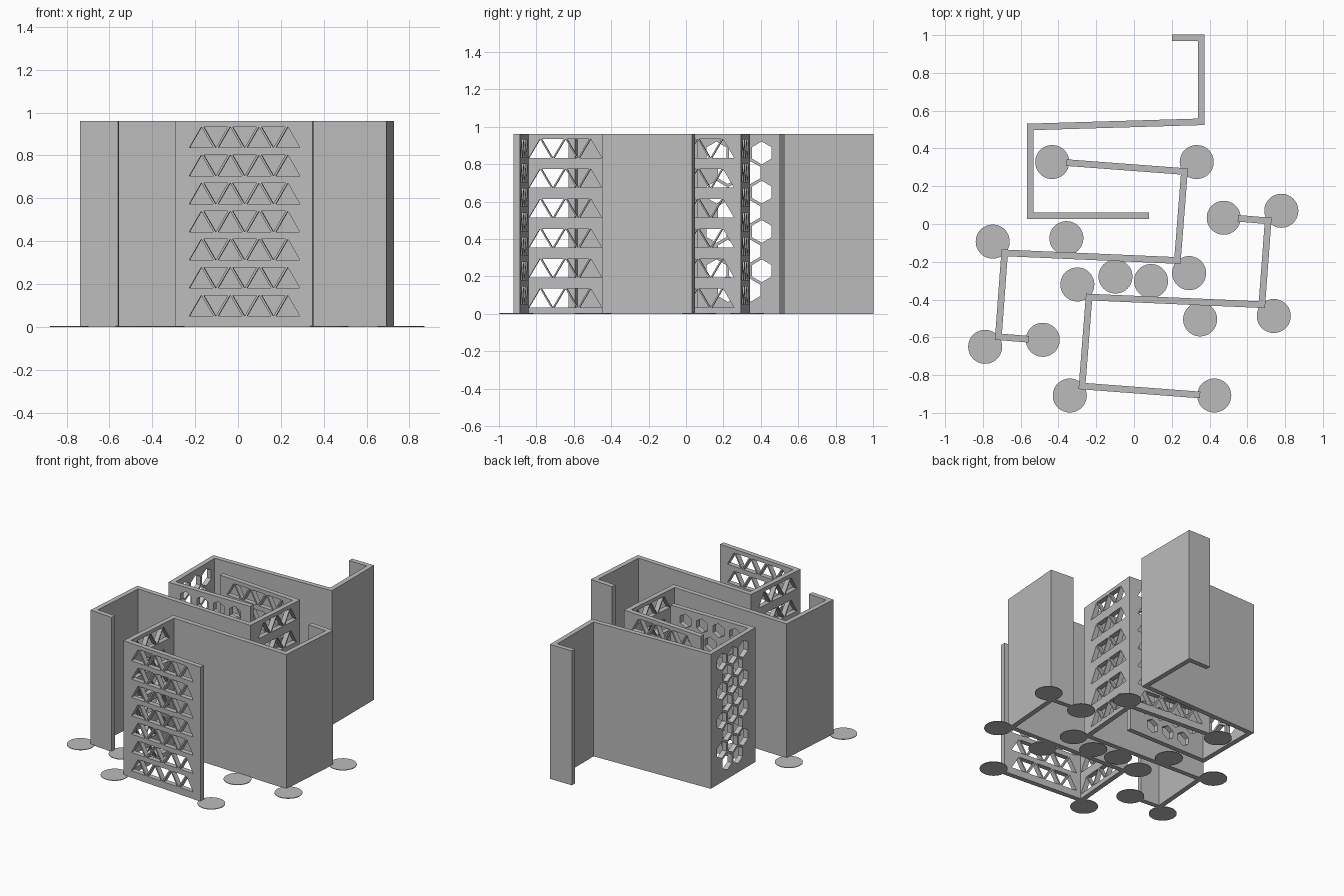
import bpy, bmesh, math
from mathutils import Vector

if "Cube" in bpy.data.objects:
    bpy.data.objects.remove(bpy.data.objects["Cube"])

H = 0.96        # wall height
HALF = 0.0175   # half of the wall thickness

grey = bpy.data.materials.new("grey")
grey.diffuse_color = (0.5, 0.5, 0.5, 1)
grey.use_nodes = True
grey.node_tree.nodes["Principled BSDF"].inputs["Base Color"].default_value = grey.diffuse_color


def make_object(name, bm):
    bmesh.ops.recalc_face_normals(bm, faces=bm.faces)
    me = bpy.data.meshes.new(name)
    bm.to_mesh(me)
    bm.free()
    me.materials.append(grey)
    ob = bpy.data.objects.new(name, me)
    bpy.context.collection.objects.link(ob)
    return ob


def prism(bm, bottom, offset):
    """Extrude a closed polygon along an offset."""
    a = [bm.verts.new(p) for p in bottom]
    b = [bm.verts.new(p + offset) for p in bottom]
    n = len(a)
    bm.faces.new(a)
    bm.faces.new(b[::-1])
    for i in range(n):
        bm.faces.new((a[i], b[i], b[(i + 1) % n], a[(i + 1) % n]))


def outline(path):
    """Both sides of a path with mitred corners."""
    pts = [Vector((x, y, 0)) for x, y in path]
    normals = []
    for p, q in zip(pts, pts[1:]):
        d = (q - p).normalized()
        normals.append(Vector((-d.y, d.x, 0)))
    left, right = [], []
    for i, p in enumerate(pts):
        n0, n1 = normals[max(i - 1, 0)], normals[min(i, len(normals) - 1)]
        m = (n0 + n1) / (1 + n0.dot(n1)) * HALF
        left.append(p + m)
        right.append(p - m)
    return left + right[::-1]


def triangle_rows(centre, ups, rows, base, half_pitch, height, z0, pitch):
    """Rows of alternating upward and downward triangles."""
    holes = []
    n = 2 * ups - 1
    for r in range(rows):
        z = z0 + r * pitch
        for i in range(n):
            s = centre + (i - (n - 1) / 2) * half_pitch
            lo, hi = (z, z + height) if i % 2 == 0 else (z + height, z)
            holes.append([(s - base / 2, lo), (s + base / 2, lo), (s, hi)])
    return holes


def hexagon_rows(centre, count, radius, pitch, z0, row_pitch):
    """Staggered honeycomb of pointed-top hexagons."""
    holes = []
    for r in range(8):
        n = count if r % 2 else count - 1
        for i in range(n):
            s = centre + (i - (n - 1) / 2) * pitch
            z = z0 + r * row_pitch
            holes.append([(s + radius * math.sin(k * math.pi / 3),
                           z + radius * math.cos(k * math.pi / 3)) for k in range(6)])
    return holes


def folded_screen(name, path, panels):
    """Folded wall; panels maps (start corner, end corner) to hole outlines."""
    bm = bmesh.new()
    prism(bm, outline(path), Vector((0, 0, H)))
    wall = make_object(name, bm)

    bm = bmesh.new()
    for (i, j), holes in panels.items():
        a, b = Vector((*path[i], 0)), Vector((*path[j], 0))
        u = (b - a).normalized()
        n = Vector((-u.y, u.x, 0))
        for hole in holes:
            prism(bm, [a + u * s + Vector((0, 0, z)) - n * 0.03 for s, z in hole], n * 0.06)
    cutter = make_object("hole_cutter", bm)
    cutter.hide_render = True

    mod = wall.modifiers.new("holes", 'BOOLEAN')
    mod.operation = 'DIFFERENCE'
    mod.solver = 'EXACT'
    mod.object = cutter
    bpy.context.view_layer.objects.active = wall
    bpy.ops.object.modifier_apply(modifier=mod.name)
    bpy.data.objects.remove(cutter)


def turn(points):
    """Half turn about the middle of the two matching screens."""
    return [(-0.008 - x, -0.58 - y) for x, y in points]


# Front screen and its half-turned twin, with triangular cut-outs
screen = [(0.35, -0.905), (-0.275, -0.858), (-0.238, -0.387),
          (0.677, -0.427), (0.71, 0.017), (0.55, 0.03)]
triangles = {
    (1, 0): triangle_rows(0.308, 4, 7, 0.112, 0.0675, 0.097, 0.05, 0.131),
    (1, 2): triangle_rows(0.215, 3, 6, 0.118, 0.068, 0.1, 0.034, 0.16),
}
folded_screen("front_screen", screen, triangles)
folded_screen("middle_screen", turn(screen), triangles)

# Back screen with honeycomb cut-outs
back = [(0.20, 0.985), (0.357, 0.985), (0.357, 0.541),
        (-0.55, 0.514), (-0.55, 0.043), (0.08, 0.043)]
folded_screen("back_screen", back, {
    (3, 4): hexagon_rows(0.23, 3, 0.061, 0.121, 0.125, 0.105),
    (4, 5): hexagon_rows(0.315, 4, 0.05, 0.13, 0.09, 0.1126),
})

# Thin round pads at the corners of the two matching screens
pads = [(0.425, -0.908), (-0.34, -0.908), (-0.30, -0.32), (0.35, -0.505),
        (0.74, -0.487), (0.78, 0.07), (0.475, 0.033), (0.09, -0.302)]
for i, (x, y) in enumerate(pads + turn(pads)):
    bm = bmesh.new()
    ring = [Vector((x + 0.09 * math.cos(k * math.tau / 48),
                    y + 0.09 * math.sin(k * math.tau / 48), 0)) for k in range(48)]
    prism(bm, ring, Vector((0, 0, 0.004)))
    make_object(f"floor_pad_{i + 1}", bm)
